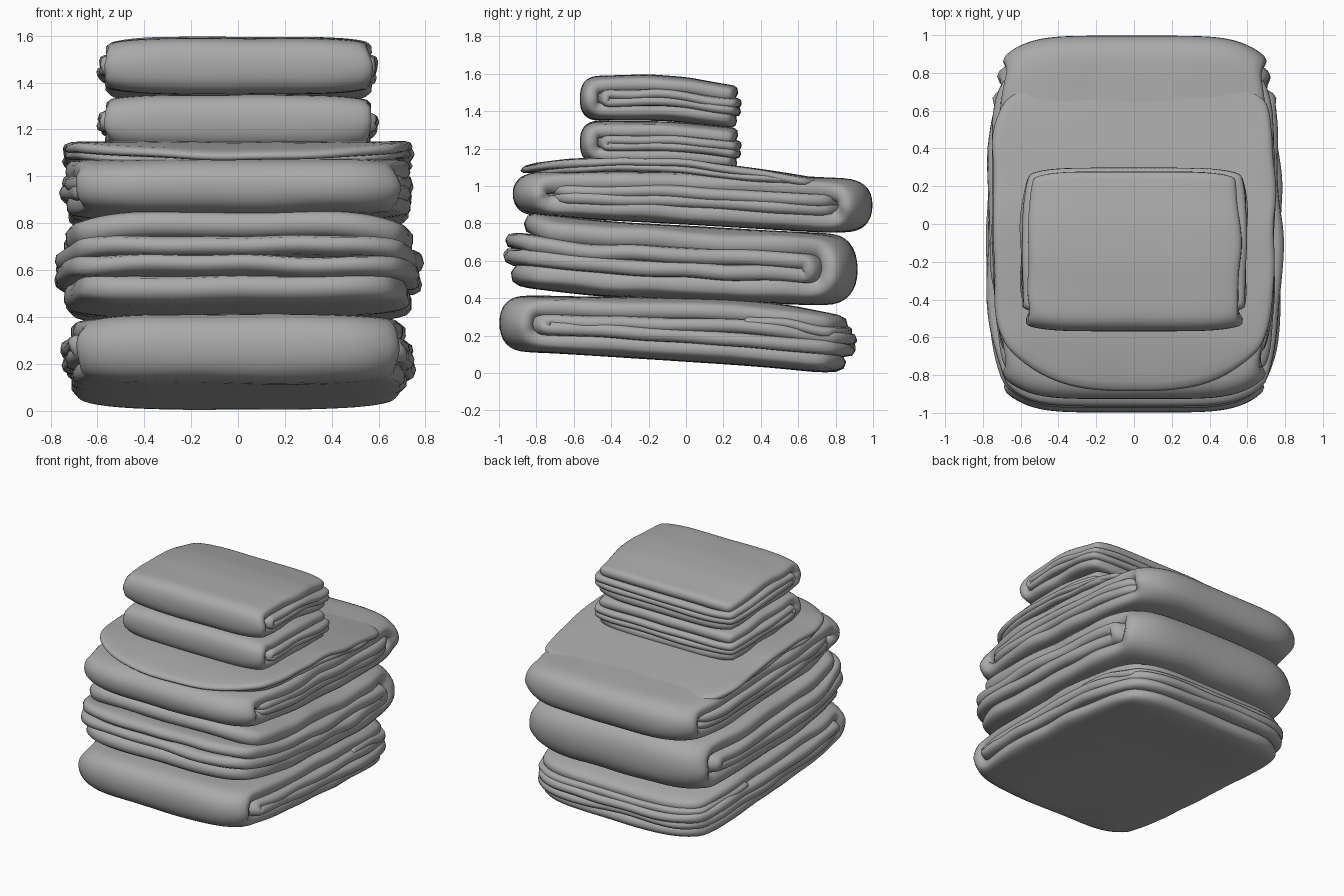
import bpy, bmesh, math
from mathutils import Vector, noise

cube = bpy.data.objects.get("Cube")
if cube:
    bpy.data.objects.remove(cube)

fabric = bpy.data.materials.new("grey fabric")
fabric.use_nodes = True
GREY = (0.4, 0.4, 0.4, 1)
fabric.diffuse_color = GREY
fabric.node_tree.nodes["Principled BSDF"].inputs["Base Color"].default_value = GREY

ACROSS = 24   # cells across the width
ALONG = 15    # cells along each straight layer
ARC = 8       # cells around each fold


def height(points, y):
    """Height of a (y, z) profile at y."""
    if y <= points[0][0]:
        return points[0][1]
    for (y0, z0), (y1, z1) in zip(points, points[1:]):
        if y <= y1:
            return z0 + (z1 - z0) * (y - y0) / (y1 - y0)
    return points[-1][1]


def run(y0, y1, f):
    """Straight layer at height fraction f."""
    return [(y0 + (y1 - y0) * i / ALONG, f) for i in range(ALONG + 1)]


def arc(y, side, f0, f1, r):
    """Inner points of a slightly squared fold that turns from f0 to f1."""
    mid, half = (f0 + f1) / 2, (f1 - f0) / 2
    points = []
    for i in range(1, ARC):
        c, s = math.cos(math.pi * i / ARC), math.sin(math.pi * i / ARC)
        c = math.copysign(abs(c) ** 0.75, c)
        points.append((y + side * r * s ** 0.75, mid - half * c))
    return points


def fold_path(fold, side, low_end, high_end, f0, f1, r):
    """Sheet folded once at y = fold."""
    c = fold - side * r
    return run(low_end, c, f0) + arc(c, side, f0, f1, r) + run(c, high_end, f1)


def ring_path(front, back, f0, f1, r):
    """Sheet rolled closed at both ends."""
    a, b = front + r, back - r
    return run(a, b, f0) + arc(b, 1, f0, f1, r) + run(b, a, f1) + arc(a, -1, f1, f0, r)


def sheet(name, path, shape, width, thick, ripple=0.01, seed=0, closed=False):
    """Lay a thick sheet of fabric along a folded path."""
    y_min, y_max = shape["ends"]
    yc, half_len = (y_min + y_max) / 2, (y_max - y_min) / 2
    bm = bmesh.new()
    rows = []
    for y0, f in path:
        yn = (y0 - yc) / half_len
        # Outermost layers are narrower than the middle ones
        narrow = (1 - shape["taper"] * yn ** 4) * (1 - 0.13 * (2 * f - 1) ** 2)
        row = []
        for j in range(ACROSS + 1):
            v = 2 * j / ACROSS - 1
            y = yc + (y0 - yc) * (1 - shape["corner"] * abs(v) ** shape["power"])
            fv = 0.5 + (f - 0.5) * (1 - 0.3 * v ** 6)
            low, high = height(shape["low"], y), height(shape["high"], y)
            p = Vector((v * width * narrow, y, low + (high - low) * fv))
            # Wrinkles grow towards the loose edges
            loose = 0.1 + 0.9 * max(v ** 6, abs(yn) ** 6)
            n = noise.noise(Vector((p.x * 3, y * 4, seed * 7.3 + f * 5)))
            p.z += ripple * loose * n * 1.6
            p.x += 0.025 * v ** 7 * noise.noise(Vector((y * 4, f * 6, seed * 3.1 + v)))
            row.append(bm.verts.new(p))
        rows.append(row)
    pairs = list(zip(rows, rows[1:]))
    if closed:
        pairs.append((rows[-1], rows[0]))
    for r0, r1 in pairs:
        for j in range(ACROSS):
            bm.faces.new((r0[j], r0[j + 1], r1[j + 1], r1[j])).smooth = True
    mesh = bpy.data.meshes.new(name)
    bm.to_mesh(mesh)
    bm.free()
    mesh.materials.append(fabric)
    obj = bpy.data.objects.new(name, mesh)
    bpy.context.collection.objects.link(obj)
    solid = obj.modifiers.new("thickness", 'SOLIDIFY')
    solid.thickness, solid.offset = thick, 0
    soft = obj.modifiers.new("softness", 'SUBSURF')
    soft.levels = soft.render_levels = 1


# Bottom towel: fold at the front, loose layers at the back
bottom = dict(ends=(-1, 0.92), corner=0.13, power=6, taper=0.12,
              low=[(-1, 0.13), (-0.6, 0.1), (0, 0.055), (0.75, 0.0), (0.92, 0.03)],
              high=[(-1, 0.41), (0.25, 0.405), (0.55, 0.37), (0.92, 0.28)])
sheet("bottom_towel_outer", fold_path(-0.953, -1, 0.86, 0.87, 0.15, 0.85, 0.1),
      bottom, 0.76, 0.095, 0.01, 1)
sheet("bottom_towel_inner", fold_path(-0.84, -1, 0.91, 0.92, 0.4, 0.6, 0.035),
      bottom, 0.755, 0.075, 0.015, 2)
sheet("bottom_towel_hem", run(0.35, 0.89, 0.74), bottom, 0.76, 0.055, 0.012, 3)

# Middle towel: fold at the back, loose layers at the front
touching = [(-0.85, 0.86), (-0.4, 0.815), (0, 0.79), (0.4, 0.765), (0.75, 0.745)]
middle = dict(ends=(-1, 0.92), corner=0.13, power=6, taper=0.13,
              low=[(-1, 0.5), (-0.85, 0.45), (-0.6, 0.42), (-0.4, 0.4), (0.1, 0.385),
                   (0.7, 0.36), (0.92, 0.37)],
              high=touching + [(0.92, 0.74)])
sheet("middle_towel_outer", fold_path(0.863, 1, -0.94, -0.87, 0.15, 0.85, 0.12),
      middle, 0.79, 0.115, 0.015, 4)
sheet("middle_towel_inner", fold_path(0.74, 1, -0.98, -0.97, 0.39, 0.61, 0.045),
      middle, 0.785, 0.085, 0.018, 5)

# Upper towel: rolled closed at both ends with a loose flap on top
upper = dict(ends=(-0.93, 1), corner=0.13, power=6, taper=0.13,
             low=touching + [(1, 0.755)],
             high=[(-0.93, 1.05), (-0.4, 1.09), (0, 1.09), (0.5, 1.065), (1, 1.035)])
sheet("upper_towel_outer", ring_path(-0.88, 0.95, 0.18, 0.82, 0.1),
      upper, 0.77, 0.1, 0.01, 6, closed=True)
for i, f in enumerate((0.4, 0.6)):
    sheet("upper_towel_inner_%d" % (i + 1), run(-0.77, 0.87, f), upper, 0.755, 0.07, 0.012, 7 + i)
flap = dict(upper, corner=0.25, power=3,
            low=[(-0.93, 1.0), (-0.6, 1.06), (0, 1.06), (0.5, 1.01), (0.9, 0.95)],
            high=[(-0.93, 1.1), (-0.6, 1.15), (0, 1.14), (0.4, 1.085), (0.9, 1.0)])
sheet("upper_towel_flap", run(-0.89, 0.85, 0.75), flap, 0.78, 0.045, 0.015, 9)
sheet("upper_towel_under_flap", run(-0.84, 0.8, 0.35), flap, 0.75, 0.04, 0.015, 10)

# Two small towels: fold at the front, loose layers at the back
small_seam = [(-0.57, 1.35), (-0.1, 1.345), (0.31, 1.305)]
small_profiles = [
    ("lower_small_towel", [(-0.57, 1.115), (0, 1.11), (0.31, 1.08)], small_seam),
    ("top_small_towel", small_seam,
     [(-0.57, 1.585), (-0.2, 1.6), (0, 1.585), (0.15, 1.555), (0.31, 1.525)]),
]
for i, (name, low, high) in enumerate(small_profiles):
    small = dict(ends=(-0.57, 0.31), corner=0.08, power=6, taper=0.06, low=low, high=high)
    sheet(name + "_outer", fold_path(-0.532, -1, 0.275, 0.28, 0.16, 0.84, 0.06),
          small, 0.6, 0.075, 0.007, 11 + i)
    sheet(name + "_inner", fold_path(-0.45, -1, 0.295, 0.3, 0.4, 0.6, 0.025),
          small, 0.6, 0.05, 0.01, 13 + i)
